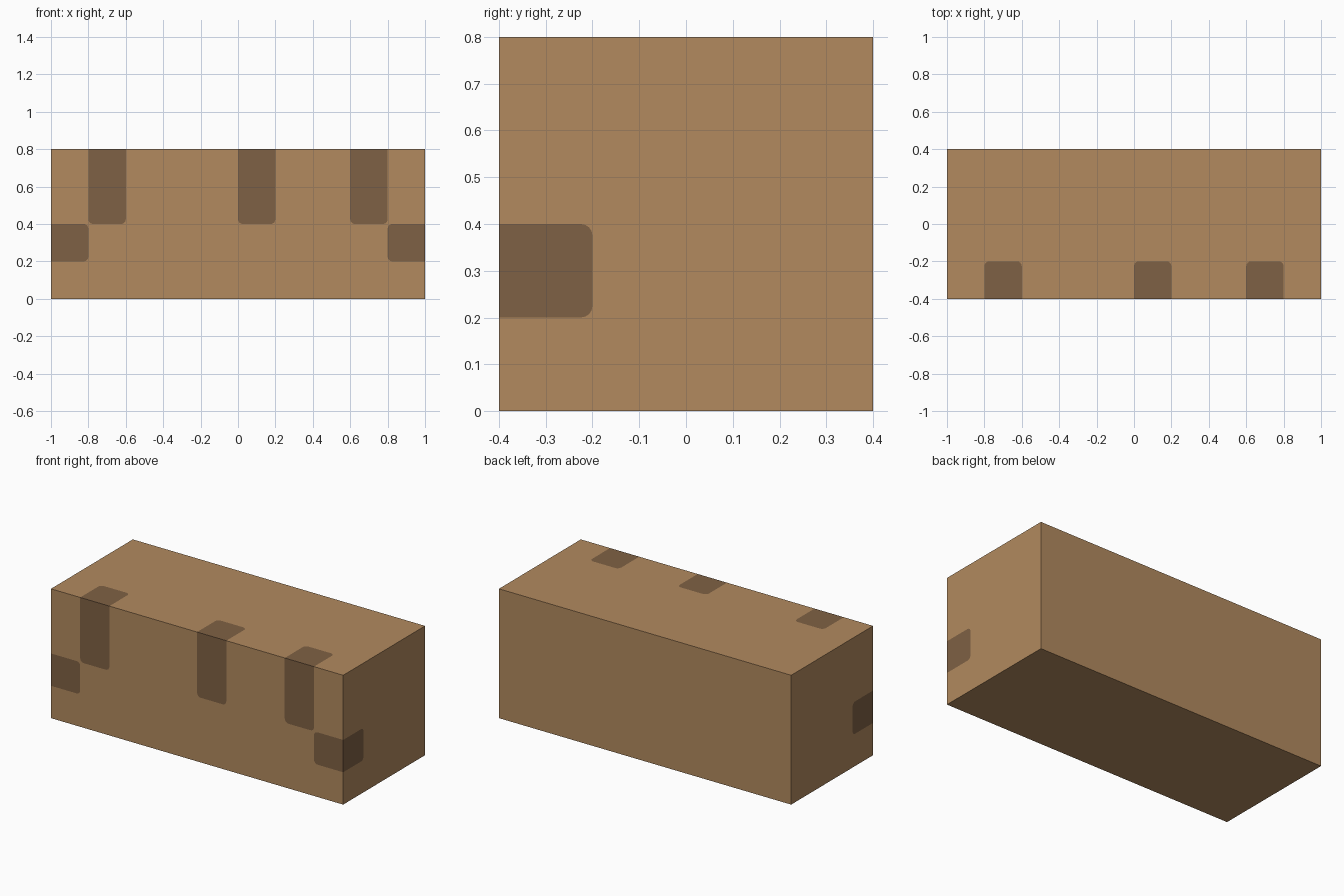
import bpy, bmesh
from mathutils import Vector

if "Cube" in bpy.data.objects:
    bpy.data.objects.remove(bpy.data.objects["Cube"])

HX, HY, H = 1.0, 0.4, 0.8   # half length, half depth, height
RADIUS = 0.025


def material(name, rgb):
    m = bpy.data.materials.new(name)
    m.diffuse_color = (*rgb, 1)
    m.use_nodes = True
    m.node_tree.nodes["Principled BSDF"].inputs["Base Color"].default_value = m.diffuse_color
    return m


WOOD = material("light_brown", (0.445, 0.254, 0.114))
DARK = material("dark_brown", (0.212, 0.120, 0.058))


def inside(p, eps=1e-4):
    """True when a point lies strictly inside the block."""
    return abs(p.x) < HX - eps and abs(p.y) < HY - eps and eps < p.z < H - eps


def add_box(bm, lo, hi):
    lo, hi = Vector(lo), Vector(hi)
    verts = bmesh.ops.create_cube(bm, size=1)["verts"]
    for v in verts:
        v.co = Vector([lo[i] + (v.co[i] + 0.5) * (hi[i] - lo[i]) for i in range(3)])
    return verts


def rounded_box(bm, lo, hi):
    """Box whose edges running into the block are rounded."""
    verts = add_box(bm, lo, hi)
    edges = {e for v in verts for e in v.link_edges}
    edges = [e for e in edges if inside((e.verts[0].co + e.verts[1].co) / 2)]
    bmesh.ops.bevel(bm, geom=edges, offset=RADIUS, segments=4, profile=0.5,
                    affect='EDGES')


def drop_inner_faces(bm):
    inner = [f for f in bm.faces if inside(f.calc_center_median())]
    bmesh.ops.delete(bm, geom=inner, context='FACES')


def make_object(name, bm, mat):
    me = bpy.data.meshes.new(name)
    bm.to_mesh(me)
    bm.free()
    me.materials.append(mat)
    ob = bpy.data.objects.new(name, me)
    bpy.context.collection.objects.link(ob)
    return ob


# Patch bounds: three wrap over the top front edge, two around the front corners
patches = [("top_patch", (x, -HY, 0.4), (x + 0.2, -0.2, H)) for x in (-0.8, 0.0, 0.6)]
patches += [("corner_patch", (x, -HY, 0.2), (x + 0.2, -0.2, 0.4)) for x in (-1.0, 0.8)]

# Dark patches, flush with the block, and oversized cutters for their openings
cut = bmesh.new()
for name, lo, hi in patches:
    bm = bmesh.new()
    rounded_box(bm, lo, hi)
    drop_inner_faces(bm)
    make_object(name, bm, DARK)
    e = 0.05
    clo = (lo[0] - e if lo[0] <= -HX else lo[0], lo[1] - e, lo[2])
    chi = (hi[0] + e if hi[0] >= HX else hi[0], hi[1], hi[2] + e if hi[2] >= H else hi[2])
    rounded_box(cut, clo, chi)
cutter = make_object("patch_cutter", cut, WOOD)
cutter.hide_render = True

# Main block with openings for the patches
bm = bmesh.new()
add_box(bm, (-HX, -HY, 0), (HX, HY, H))
block = make_object("block", bm, WOOD)
mod = block.modifiers.new("openings", 'BOOLEAN')
mod.operation = 'DIFFERENCE'
mod.solver = 'EXACT'
mod.object = cutter
bpy.context.view_layer.update()
bm = bmesh.new()
bm.from_object(block, bpy.context.evaluated_depsgraph_get())
drop_inner_faces(bm)
block.modifiers.clear()
bm.to_mesh(block.data)
bm.free()
bpy.data.objects.remove(cutter)
